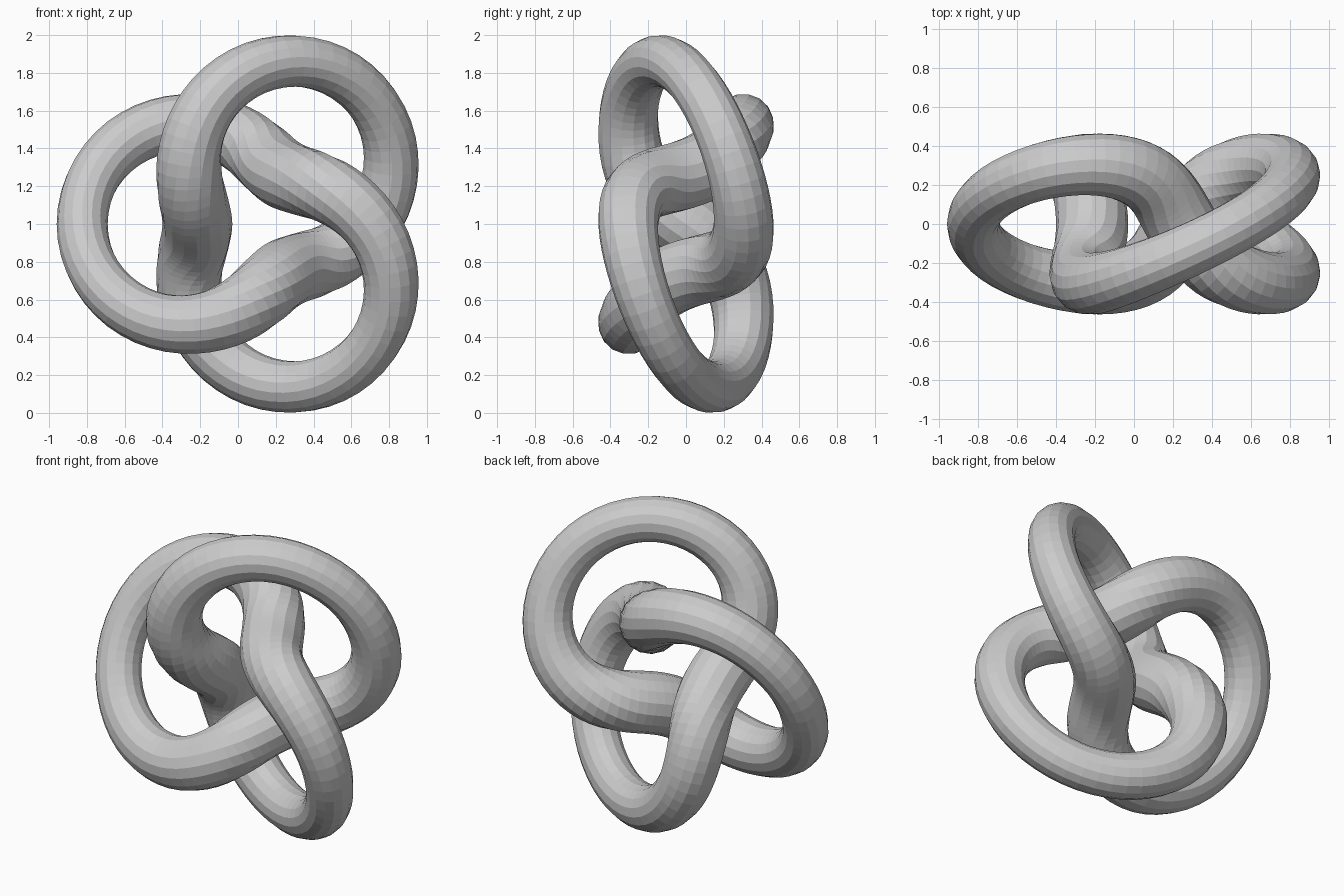
import bpy, bmesh
from math import sin, cos, pi
from mathutils import Vector

if "Cube" in bpy.data.objects:
    bpy.data.objects.remove(bpy.data.objects["Cube"])

SEGS, SIDES = 160, 16
R, DEPTH, CX = 0.61, 0.305, 0.09


def path(u):
    # trefoil centre line around the y axis, first lobe pointing to -x
    r = R * (1 + 0.5 * cos(1.5 * u))
    return Vector((-r * cos(u), -DEPTH * sin(1.5 * u), -r * sin(u)))


# tube swept along the knot, a little thicker where it passes the middle
bm = bmesh.new()
rings = []
for i in range(SEGS):
    u = 4 * pi * i / SEGS
    p = path(u)
    t = (path(u + 0.01) - path(u - 0.01)).normalized()
    b = t.cross(p).normalized()
    n = b.cross(t)
    rad = 0.16 - 0.025 * cos(1.5 * u)
    rings.append([bm.verts.new(p + Vector((CX, 0, 1)) + rad * (
        n * cos(2 * pi * j / SIDES) + b * sin(2 * pi * j / SIDES)))
        for j in range(SIDES)])

for i in range(SEGS):
    a, c = rings[i], rings[(i + 1) % SEGS]
    for j in range(SIDES):
        k = (j + 1) % SIDES
        bm.faces.new((a[j], a[k], c[k], c[j]))
bmesh.ops.recalc_face_normals(bm, faces=bm.faces)

mesh = bpy.data.meshes.new("trefoil_knot")
bm.to_mesh(mesh)
bm.free()
knot = bpy.data.objects.new("trefoil_knot", mesh)
bpy.context.collection.objects.link(knot)
